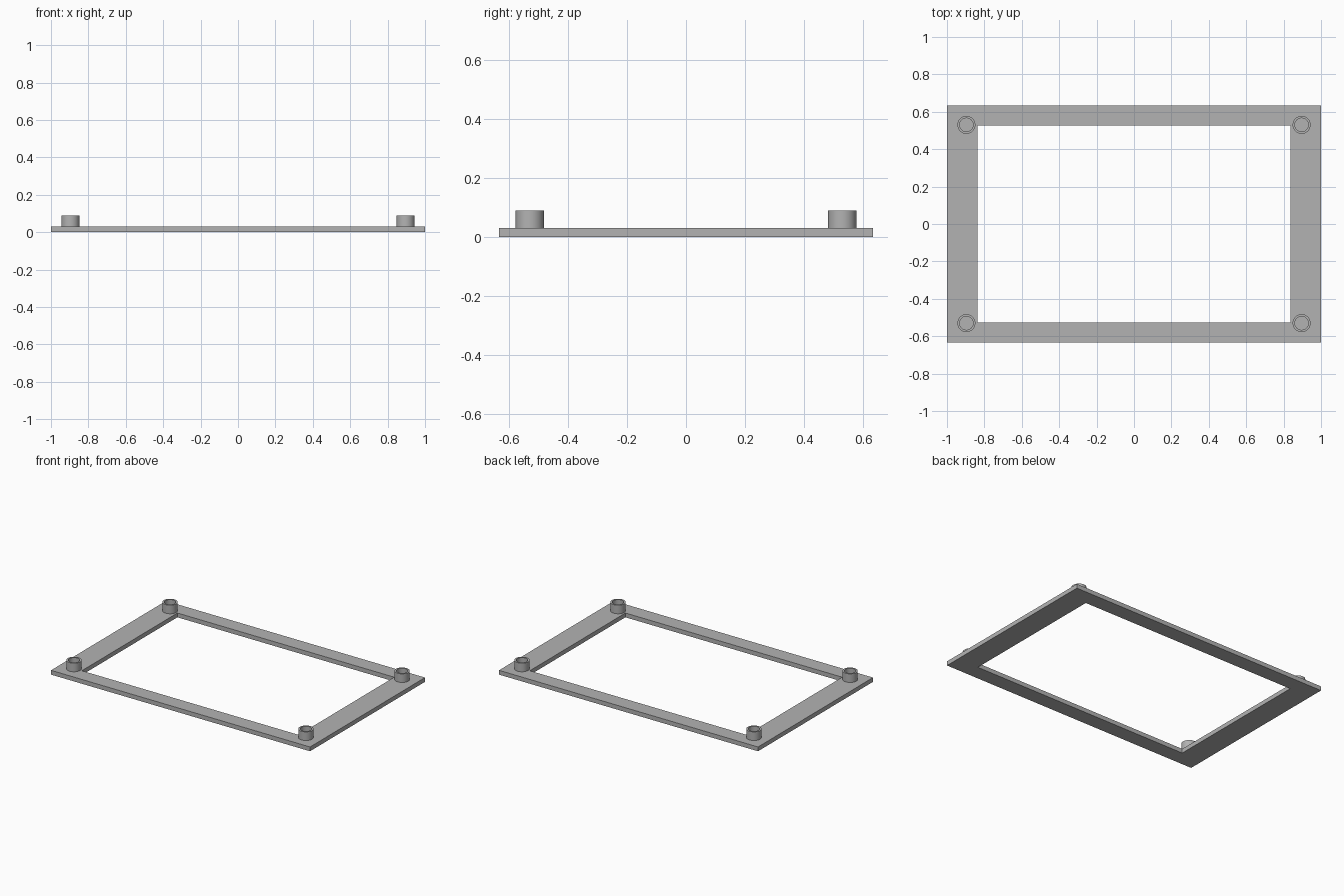
import bpy
import bmesh
from math import cos, sin, tau

cube = bpy.data.objects.get("Cube")
if cube:
    bpy.data.objects.remove(cube, do_unlink=True)

grey = bpy.data.materials.new("plain grey")
grey.use_nodes = True
colour = (0.45, 0.45, 0.45, 1)
grey.diffuse_color = colour
grey.node_tree.nodes["Principled BSDF"].inputs["Base Color"].default_value = colour

THICK = 0.03
TOP = 0.09


def rectangle(hx, hy):
    return [(-hx, -hy), (hx, -hy), (hx, hy), (-hx, hy)]


def circle(radius, sides=48):
    return [(radius * cos(tau * i / sides), radius * sin(tau * i / sides)) for i in range(sides)]


def ring_solid(name, outer, inner, z0, z1, location=(0, 0, 0), floor=False):
    """Extruded ring between two matching outlines, optionally with a floor in the hole."""
    bm = bmesh.new()
    loops = [[bm.verts.new((x, y, z)) for x, y in outline]
             for outline, z in ((outer, z0), (outer, z1), (inner, z1), (inner, z0))]
    n = len(outer)
    for k in range(4):
        a, b = loops[k], loops[(k + 1) % 4]
        for i in range(n):
            j = (i + 1) % n
            bm.faces.new((a[i], a[j], b[j], b[i]))
    if floor:
        bm.faces.new(loops[3])
    mesh = bpy.data.meshes.new(name)
    bm.to_mesh(mesh)
    bm.free()
    mesh.materials.append(grey)
    obj = bpy.data.objects.new(name, mesh)
    obj.location = location
    bpy.context.collection.objects.link(obj)
    return obj


# Flat rectangular frame
ring_solid("frame", rectangle(1.0, 0.634), rectangle(0.837, 0.527), 0, THICK)

# Hollow round posts at the corners
for side, sx in (("left", 1), ("right", -1)):
    for end, sy in (("front", -1), ("back", 1)):
        post = ring_solid(f"{end}_{side}_post", circle(0.048), circle(0.036),
                          0, TOP - THICK, (sx * 0.896, sy * 0.53, THICK), floor=True)
        bpy.ops.object.select_all(action="DESELECT")
        post.select_set(True)
        bpy.context.view_layer.objects.active = post
        bpy.ops.object.shade_smooth_by_angle()
